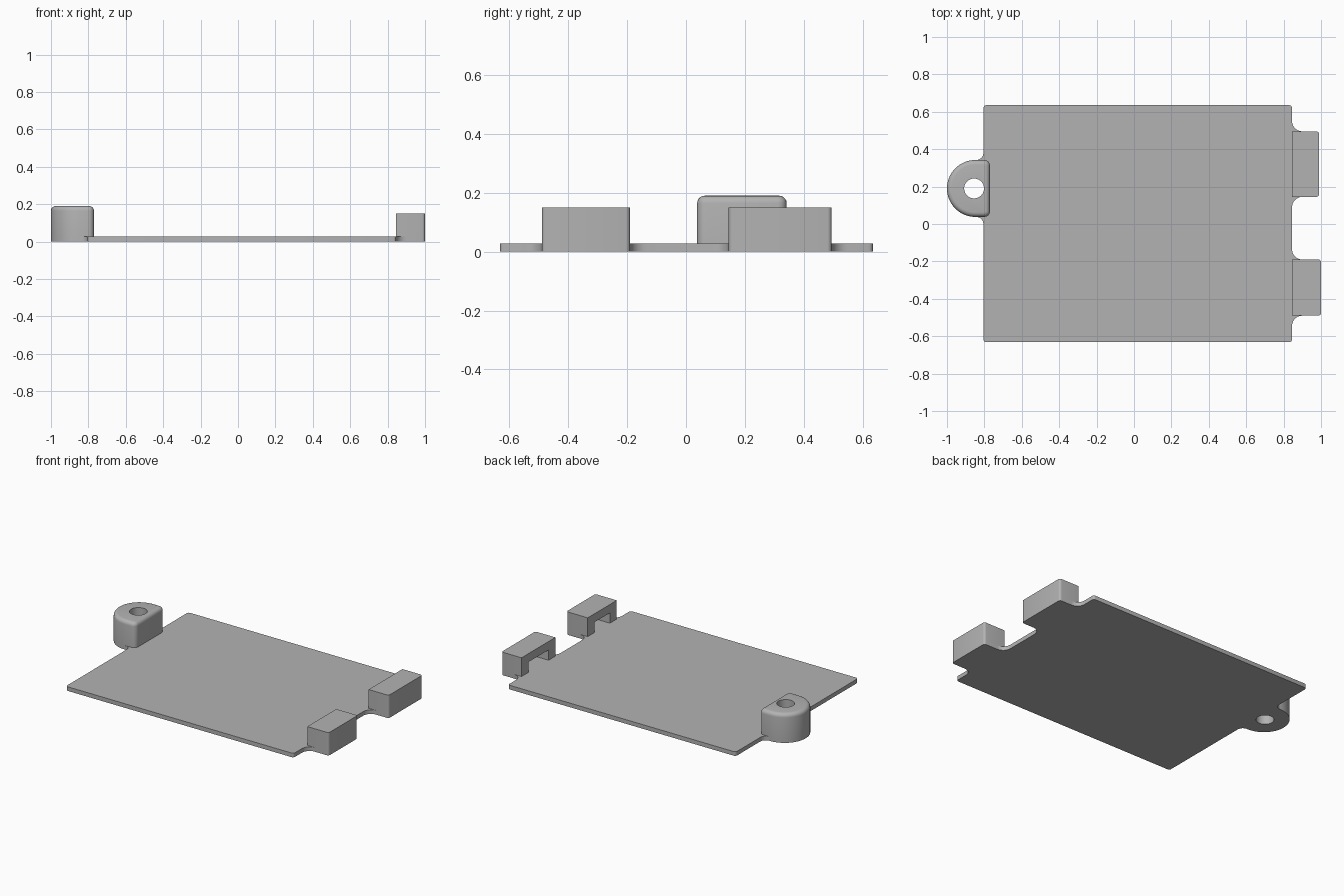
import bpy, bmesh, math
from mathutils import Vector

if "Cube" in bpy.data.objects:
    bpy.data.objects.remove(bpy.data.objects["Cube"], do_unlink=True)

grey = bpy.data.materials.new("mid grey")
grey.use_nodes = True
colour = (0.45, 0.45, 0.45, 1)
grey.diffuse_color = colour
grey.node_tree.nodes["Principled BSDF"].inputs["Base Color"].default_value = colour

THICK = 0.027


def rounded(corners):
    """Outline with each (x, y, radius) corner replaced by an arc."""
    out = []
    for i, (x, y, r) in enumerate(corners):
        p = Vector((x, y))
        if r == 0:
            out.append(p)
            continue
        a = (Vector(corners[i - 1][:2]) - p).normalized()
        b = (Vector(corners[(i + 1) % len(corners)][:2]) - p).normalized()
        centre = p + (a + b) * r          # all corners are square
        steps = max(4, int(r * 130))
        for k in range(steps + 1):
            t = math.pi / 2 * k / steps
            out.append(centre - b * r * math.cos(t) - a * r * math.sin(t))
    return out


def extrude(name, outline, z0, z1, top_bevel=0):
    bm = bmesh.new()
    face = bm.faces.new([bm.verts.new((p.x, p.y, z0)) for p in outline])
    res = bmesh.ops.extrude_face_region(bm, geom=[face], use_keep_orig=True)
    top = [v for v in res["geom"] if isinstance(v, bmesh.types.BMVert)]
    bmesh.ops.translate(bm, verts=top, vec=(0, 0, z1 - z0))
    bmesh.ops.recalc_face_normals(bm, faces=bm.faces)
    if top_bevel:
        edges = [e for e in bm.edges if all(v.co.z > z1 - 1e-4 for v in e.verts)]
        bmesh.ops.bevel(bm, geom=edges, offset=top_bevel, segments=5,
                        profile=0.5, affect="EDGES")
    mesh = bpy.data.meshes.new(name)
    bm.to_mesh(mesh)
    bm.free()
    obj = bpy.data.objects.new(name, mesh)
    bpy.context.collection.objects.link(obj)
    mesh.materials.append(grey)
    return obj


def activate(obj):
    bpy.ops.object.select_all(action="DESELECT")
    obj.select_set(True)
    bpy.context.view_layer.objects.active = obj


def cut(obj, cutter):
    mod = obj.modifiers.new("cut", "BOOLEAN")
    mod.operation = "DIFFERENCE"
    mod.solver = "EXACT"
    mod.object = cutter
    activate(obj)
    bpy.ops.object.modifier_apply(modifier=mod.name)


def box(x0, x1, y0, y1, r=0):
    return [(x0, y0, 0), (x1, y0, r), (x1, y1, r), (x0, y1, 0)]


# Base plate with hook tabs and a rounded ear under the boss
left, edge, low, high = -0.805, 0.845, 0.038, 0.342
hooks = {"front_hook": (1.0, -0.49, -0.19), "rear_hook": (0.99, 0.145, 0.495)}
corners = [(left, -0.632, 0.015), (edge, -0.632, 0.015)]
for x, y0, y1 in hooks.values():
    corners += [(edge, y0, 0.055), (x, y0, 0.015), (x, y1, 0.015), (edge, y1, 0.055)]
corners += [(edge, 0.635, 0.015), (left, 0.635, 0.015), (left, high, 0.038),
            (-1, high, 0.152), (-1, low, 0.152), (left, low, 0.038)]
plate = extrude("base_plate", rounded(corners), 0, THICK)
parts = [plate]

# Screw boss with a flat inner side and softened top rim
boss = extrude("screw_boss", rounded([
    (-1, low, 0.152), (-0.77, low, 0.03), (-0.77, high, 0.03), (-1, high, 0.152)]),
    THICK, 0.19, 0.025)
parts.append(boss)

# Screw hole through boss and plate
ring = [Vector((-0.855 + 0.053 * math.cos(a), 0.19 + 0.053 * math.sin(a)))
        for a in (math.tau * k / 48 for k in range(48))]
drill = extrude("hole_cutter", ring, -0.1, 0.3)
cut(boss, drill)
cut(plate, drill)
bpy.data.objects.remove(drill, do_unlink=True)

# Hooks: blocks hollowed from the plate side
for name, (x, y0, y1) in hooks.items():
    hook = extrude(name, rounded(box(edge, x, y0, y1, 0.015)), THICK, 0.15)
    pocket = extrude("pocket_cutter", rounded(
        box(edge - 0.1, x - 0.05, y0 + 0.07, y1 - 0.07)), -0.1, 0.095)
    cut(hook, pocket)
    bpy.data.objects.remove(pocket, do_unlink=True)
    parts.append(hook)

for part in parts:
    activate(part)
    bpy.ops.object.shade_smooth_by_angle(angle=math.radians(30))
